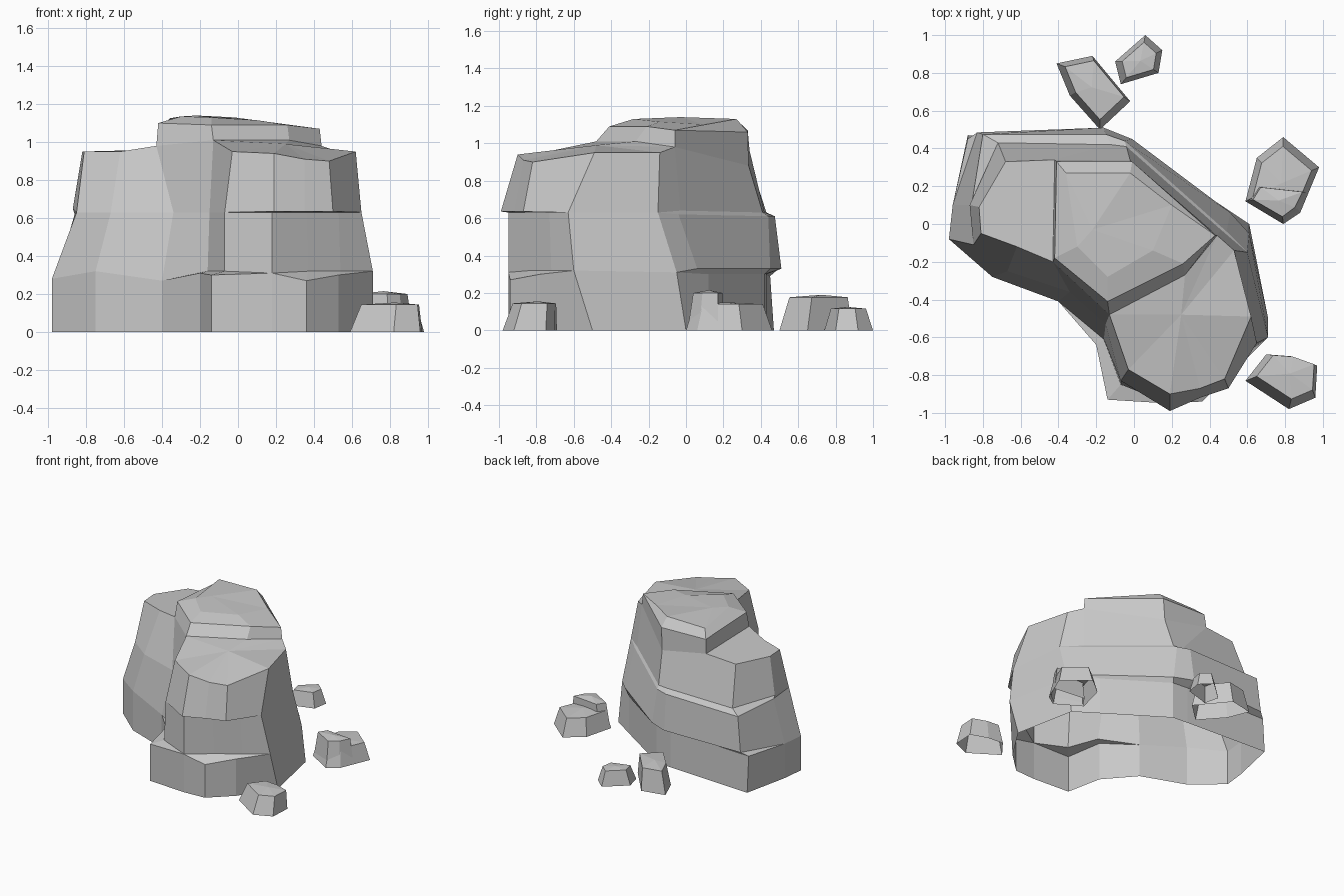
import bpy, bmesh
from mathutils import Vector

default_cube = bpy.data.objects.get("Cube")
if default_cube:
    bpy.data.objects.remove(default_cube, do_unlink=True)


def make_material(name, colour):
    material = bpy.data.materials.new(name)
    material.use_nodes = True
    material.diffuse_color = colour
    shader = next(n for n in material.node_tree.nodes if n.type == "BSDF_PRINCIPLED")
    shader.inputs["Base Color"].default_value = colour
    shader.inputs["Roughness"].default_value = 0.9
    return material


stone_grey = make_material("stone grey", (0.58, 0.58, 0.58, 1))


def finish(name, bm):
    """Clean up the mesh and turn it into a flat shaded object."""
    bmesh.ops.remove_doubles(bm, verts=bm.verts, dist=0.0005)
    bmesh.ops.recalc_face_normals(bm, faces=bm.faces)
    mesh = bpy.data.meshes.new(name)
    bm.to_mesh(mesh)
    bm.free()
    mesh.materials.append(stone_grey)
    obj = bpy.data.objects.new(name, mesh)
    bpy.context.collection.objects.link(obj)
    return obj


def add_ring(bm, points):
    return [bm.verts.new(p) for p in points]


def bridge(bm, lower, upper):
    """Wall of quads between two closed rings of equal length."""
    count = len(lower)
    for i in range(count):
        j = (i + 1) % count
        bm.faces.new((lower[i], lower[j], upper[j], upper[i]))


def fan(bm, ring, centre):
    """Faceted cap that meets at a centre point."""
    hub = bm.verts.new(centre)
    for i, vert in enumerate(ring):
        bm.faces.new((vert, ring[(i + 1) % len(ring)], hub))


def shifted(outline, shifts):
    """Copy of an outline with a few of its points moved."""
    return [Vector(p) + Vector(shifts.get(i, (0, 0, 0))) for i, p in enumerate(outline)]


# Boulder outlines, each running from the left lobe along the front and back round
foot_outline = [
    (-.98, -.08, .28), (-.75, -.28, .32), (-.4, -.41, .27), (-.2, -.64, .31),
    (-.14, -.93, .3), (.18, -.95, .31), (.36, -.94, .27), (.53, -.78, .3),
    (.71, -.6, .32), (.61, -.05, .31), (.43, .12, .3), (-.03, .42, .3),
    (-.16, .43, .3), (-.88, .45, .29), (-.96, .1, .28)]
waist_outline = [
    (-.85, -.11, .63), (-.67, -.25, .63), (-.34, -.36, .63), (-.15, -.53, .63),
    (-.07, -.83, .63), (.18, -.95, .63), (.36, -.84, .63), (.53, -.73, .63),
    (.65, -.63, .63), (.6, -.15, .63), (.49, -.04, .62), (-.05, .44, .61),
    (-.15, .475, .61), (-.8, .475, .6), (-.86, .1, .62)]
shoulder_outline = [
    (-.81, -.05, .95), (-.62, -.12, .95), (-.43, -.2, .98), (-.13, -.48, 1.01),
    (-.03, -.77, .95), (.19, -.9, .94), (.35, -.87, .91), (.48, -.82, .9),
    (.62, -.49, .95), (.53, -.14, .95), (.44, -.06, .98), (-.02, .335, .88),
    (-.42, .34, .96), (-.68, .33, .94), (-.82, .09, .95)]

# The foot spreads at the right; ledges step in above it and the upper lobes overhang
ground_outline = [(x, y, 0) for x, y, z in
                  shifted(foot_outline, {8: (0, .1, 0), 9: (0, .05, 0), 13: (0, .02, 0)})]
foot_ledge = shifted(foot_outline, {
    3: (.04, .03, .01), 4: (.07, .08, .02), 6: (.01, .11, .05),
    7: (.01, .06, .02), 10: (.08, -.06, .03), 11: (.02, .03, .03), 12: (0, .08, .03),
    13: (.05, .035, .03)})
waist_ledge = shifted(waist_outline, {
    5: (.01, -.04, .005), 6: (-.01, -.08, .005), 7: (-.03, -.14, .005),
    10: (-.03, .01, .02), 11: (.01, -.03, .02), 12: (.03, -.055, .02),
    13: (.08, -.045, .03), 14: (-.01, 0, .03)})

# Main boulder: one shell, open underneath
bm = bmesh.new()
rings = [add_ring(bm, outline) for outline in
         (ground_outline, foot_outline, foot_ledge, waist_outline, waist_ledge, shoulder_outline)]
for lower, upper in zip(rings, rings[1:]):
    bridge(bm, lower, upper)

# Low caps over the left lobe and the front lobe
shoulder = rings[-1]
notch = bm.verts.new((.27, -.27, 1.01))
bm.faces.new([shoulder[i] for i in (0, 1, 2, 12, 13, 14)])
fan(bm, shoulder[3:11] + [notch], (.25, -.48, .99))

# Tall crown rising between the two lobes
crown_foot = [shoulder[2], shoulder[3], notch, shoulder[10], shoulder[11], shoulder[12]]
crown_rim = add_ring(bm, [(-.42, -.18, 1.1), (-.14, -.41, 1.09), (.26, -.21, 1.09),
                          (.43, -.06, 1.07), (-.01, .33, 1.06), (-.41, .33, 1.07)])
crown_top = add_ring(bm, [(-.3, -.12, 1.135), (-.14, -.28, 1.13), (.1, -.14, 1.115),
                          (.2, .1, 1.1), (-.02, .27, 1.13), (-.36, .27, 1.125)])
bridge(bm, crown_foot, crown_rim)
bridge(bm, crown_rim, crown_top)
fan(bm, crown_top, (-.22, -.03, 1.14))
finish("main_boulder", bm)


def small_stone(name, outline, height, inset=.78, shift=(0, 0), base=0):
    """Tapered stone with a slightly domed top."""
    bm = bmesh.new()
    centre = sum((Vector(p) for p in outline), Vector((0, 0))) / len(outline)
    foot = add_ring(bm, [(x, y, base) for x, y in outline])
    tops = [centre + (Vector(p) - centre) * inset + Vector(shift) for p in outline]
    top = add_ring(bm, [(p.x, p.y, height * .93) for p in tops])
    bridge(bm, foot, top)
    fan(bm, top, (centre.x + shift[0], centre.y + shift[1], height))
    return finish(name, bm)


# Loose stones around the boulder
small_stone("back_long_stone",
            [(-.41, .85), (-.34, .68), (-.18, .5), (-.02, .65), (-.22, .89)], .19, .8, (.01, .01))
small_stone("back_small_stone",
            [(-.1, .86), (-.07, .74), (.13, .8), (.15, .92), (.06, 1)], .125, .72)
small_stone("left_stone_low",
            [(.59, .12), (.79, 0), (.88, .06), (.98, .3), (.79, .46), (.65, .35)], .15, .8)
small_stone("left_stone_high",
            [(.6, .12), (.79, .01), (.87, .07), (.92, .17), (.65, .2)], .215, .82, (0, .01), .01)
small_stone("front_stone",
            [(.59, -.83), (.82, -.98), (.96, -.92), (.97, -.75), (.83, -.7), (.7, -.69)],
            .155, .8, (.015, .02))
